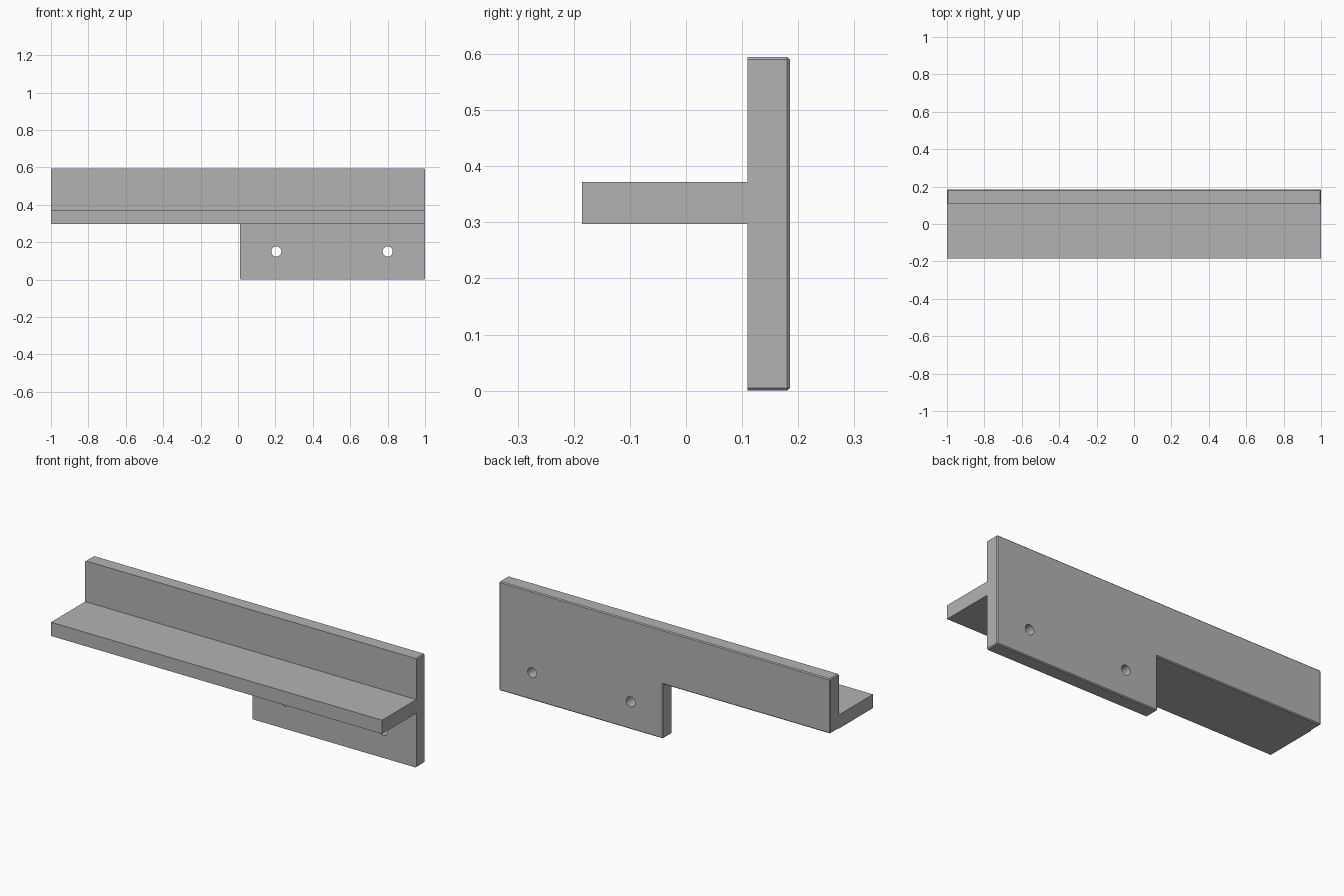
import bpy
import bmesh
from math import pi
from mathutils import Matrix, Vector

cube = bpy.data.objects.get("Cube")
if cube:
    bpy.data.objects.remove(cube, do_unlink=True)

grey = bpy.data.materials.new("plain_grey")
grey.use_nodes = True
colour = (0.45, 0.45, 0.45, 1)
grey.diffuse_color = colour
grey.node_tree.nodes["Principled BSDF"].inputs["Base Color"].default_value = colour

FRONT, PLATE, BACK = -0.185, 0.11, 0.185
SHELF_LOW, SHELF_TOP, TOP = 0.297, 0.372, 0.595
NOTCH = 0.01


def finish(name, bm):
    bmesh.ops.recalc_face_normals(bm, faces=bm.faces)
    mesh = bpy.data.meshes.new(name)
    bm.to_mesh(mesh)
    bm.free()
    mesh.materials.append(grey)
    obj = bpy.data.objects.new(name, mesh)
    bpy.context.collection.objects.link(obj)
    return obj


def prism(outline, y0, y1):
    """Extrude an x-z outline from y0 to y1."""
    bm = bmesh.new()
    face = bm.faces.new([bm.verts.new((x, y0, z)) for x, z in outline])
    ext = bmesh.ops.extrude_face_region(bm, geom=[face], use_keep_orig=True)
    moved = [v for v in ext["geom"] if isinstance(v, bmesh.types.BMVert)]
    bmesh.ops.translate(bm, verts=moved, vec=(0, y1 - y0, 0))
    bmesh.ops.recalc_face_normals(bm, faces=bm.faces)
    return bm


# Back plate with a notch, chamfered at its outer corners and rear rim
bm = prism([(NOTCH, 0), (1, 0), (1, TOP), (-1, TOP),
            (-1, SHELF_LOW), (NOTCH, SHELF_LOW)], PLATE, BACK)
edges = []
for e in bm.edges:
    a, b = (v.co for v in e.verts)
    rear = a.y > BACK - 0.001 and b.y > BACK - 0.001
    corner = abs(a.y - b.y) > 0.01 and e.is_convex
    if rear or corner:
        edges.append(e)
bmesh.ops.bevel(bm, geom=edges, offset=0.005, offset_type='OFFSET',
                segments=1, profile=0.5, affect='EDGES')
plate = finish("back_plate", bm)

# Screw holes through the lower part of the plate
bm = bmesh.new()
for x in (0.205, 0.8):
    place = Matrix.Translation((x, 0.15, 0.15)) @ Matrix.Rotation(pi / 2, 4, 'X')
    bmesh.ops.create_cone(bm, cap_ends=True, segments=32, radius1=0.027,
                          radius2=0.027, depth=0.3, matrix=place)
cutter = finish("hole_cutter", bm)
cutter.hide_render = True
cutter.hide_set(True)
cut = plate.modifiers.new("screw_holes", 'BOOLEAN')
cut.operation = 'DIFFERENCE'
cut.solver = 'EXACT'
cut.object = cutter

# Shelf projecting forward from the plate
finish("shelf", prism([(-1, SHELF_LOW), (1, SHELF_LOW),
                       (1, SHELF_TOP), (-1, SHELF_TOP)], FRONT, PLATE))

# Smooth hole walls, keep every other edge sharp
bpy.ops.object.select_all(action='DESELECT')
plate.select_set(True)
bpy.context.view_layer.objects.active = plate
bpy.ops.object.modifier_apply(modifier="screw_holes")
bpy.ops.object.shade_smooth_by_angle(angle=pi / 9)
